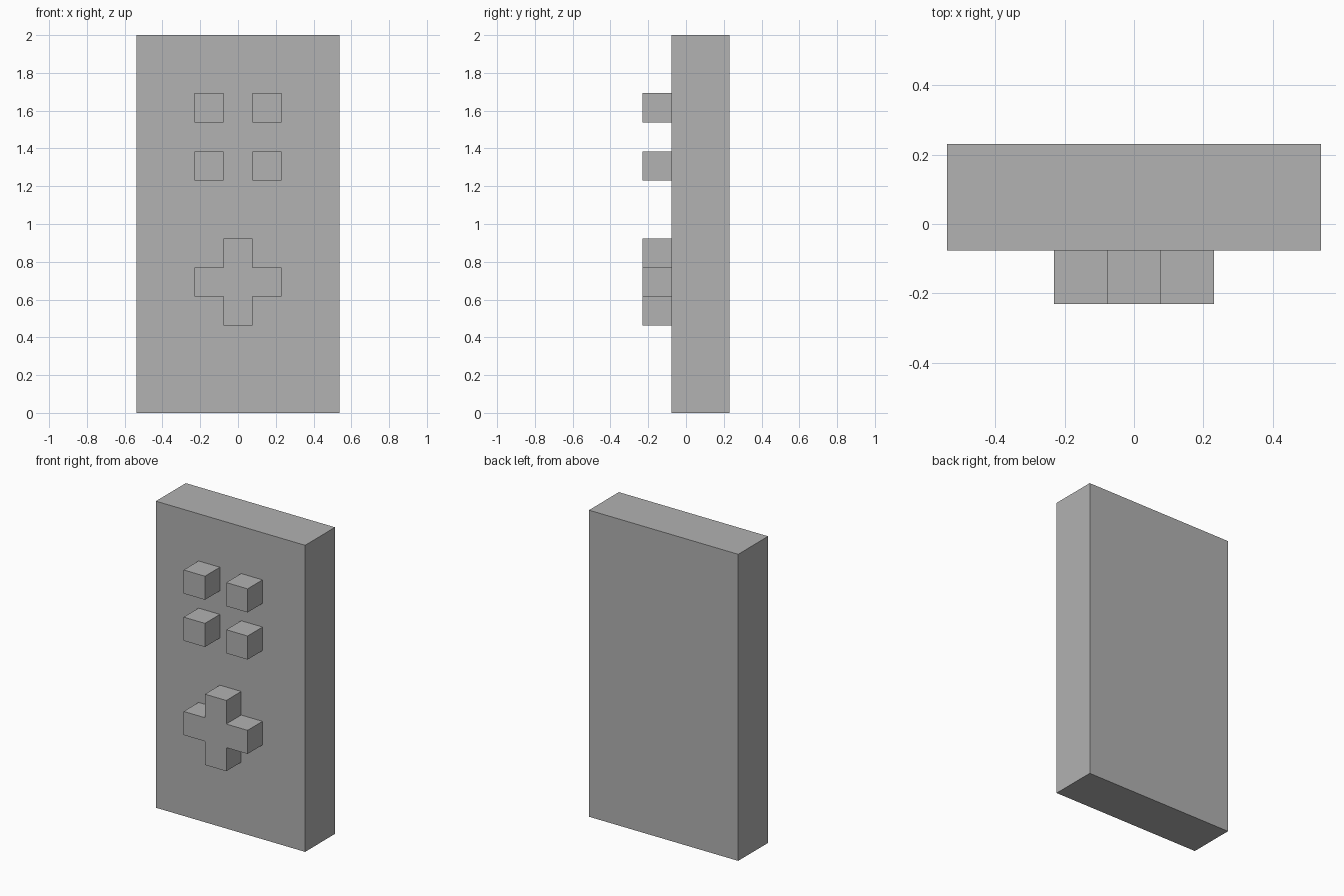
import bpy
import bmesh

default_cube = bpy.data.objects.get("Cube")
if default_cube:
    bpy.data.objects.remove(default_cube, do_unlink=True)

U = 2 / 13          # one module of the design
FRONT = -0.5 * U    # front face of the case

grey = bpy.data.materials.new("plain_grey")
grey.use_nodes = True
colour = (0.445, 0.445, 0.445, 1)
grey.diffuse_color = colour
grey.node_tree.nodes["Principled BSDF"].inputs["Base Color"].default_value = colour


def extrude_outline(name, outline, y_start, depth):
    """Solid from an (x, z) outline in modules, extruded along +y."""
    bm = bmesh.new()
    face = bm.faces.new([bm.verts.new((x * U, y_start, z * U)) for x, z in outline])
    result = bmesh.ops.extrude_face_region(bm, geom=[face])
    moved = [v for v in result["geom"] if isinstance(v, bmesh.types.BMVert)]
    bmesh.ops.translate(bm, verts=moved, vec=(0, depth, 0))
    bmesh.ops.recalc_face_normals(bm, faces=bm.faces)
    mesh = bpy.data.meshes.new(name)
    bm.to_mesh(mesh)
    bm.free()
    mesh.materials.append(grey)
    obj = bpy.data.objects.new(name, mesh)
    bpy.context.collection.objects.link(obj)
    return obj


def rectangle(x0, x1, z0, z1):
    return [(x0, z0), (x1, z0), (x1, z1), (x0, z1)]


# Case
extrude_outline("case", rectangle(-3.5, 3.5, 0, 13), FRONT, 2 * U)

# Four square buttons
for row, z in (("lower", 8), ("upper", 10)):
    for side, x in (("right", -1), ("left", 1)):
        extrude_outline(f"{row}_{side}_button",
                        rectangle(x - 0.5, x + 0.5, z, z + 1), FRONT - U, U)

# Cross-shaped direction pad: one arm corner set, turned four times
outline = []
corner = [(1.5, -0.5), (1.5, 0.5), (0.5, 0.5)]
for turn in range(4):
    outline += [(x, z + 4.5) for x, z in corner]
    corner = [(-z, x) for x, z in corner]
extrude_outline("direction_pad", outline, FRONT - U, U)
